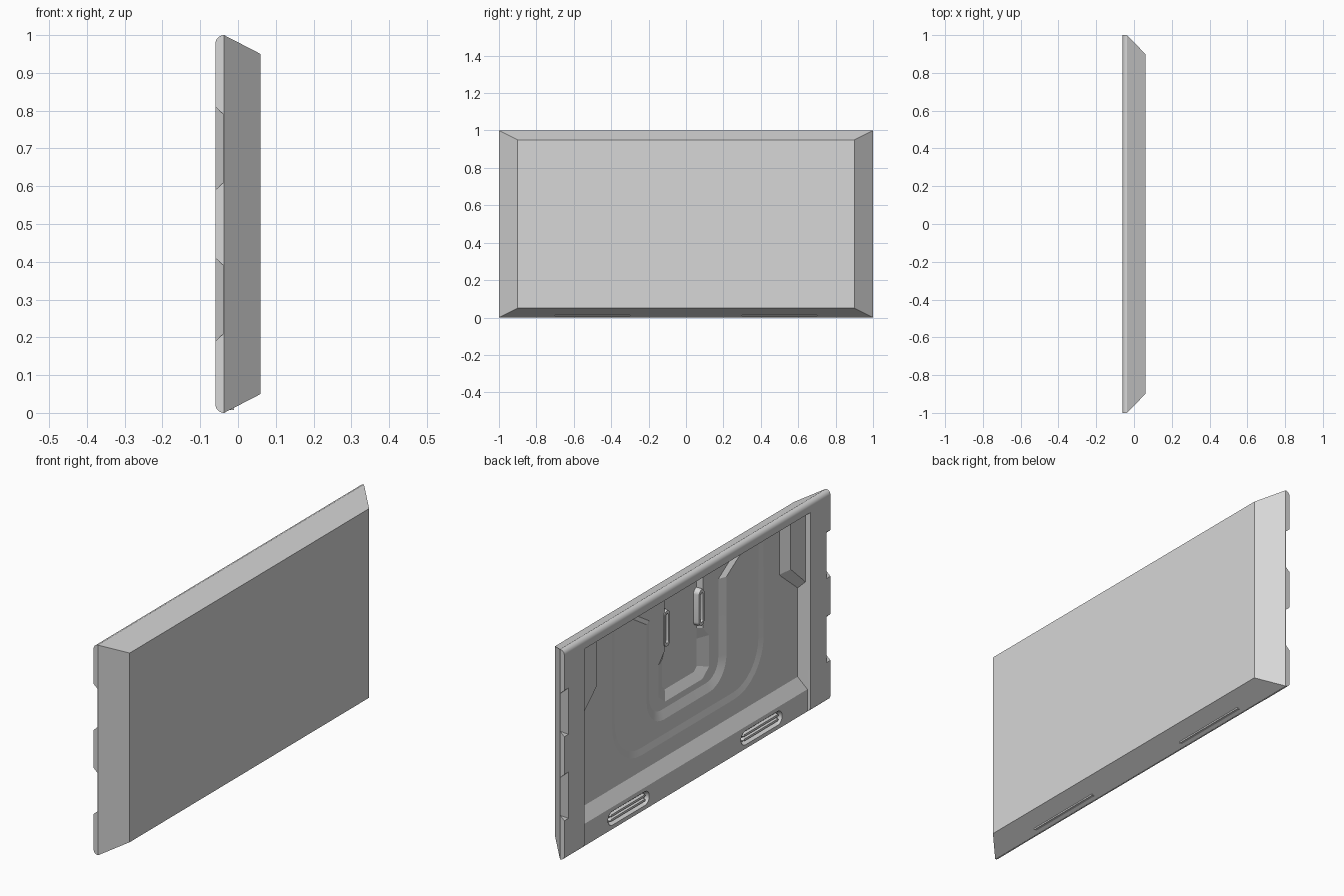
import bpy, bmesh, math

if "Cube" in bpy.data.objects:
    bpy.data.objects.remove(bpy.data.objects["Cube"], do_unlink=True)

grey = bpy.data.materials.new("light_grey")
grey.use_nodes = True
grey.diffuse_color = (0.68, 0.68, 0.68, 1)
grey.node_tree.nodes["Principled BSDF"].inputs["Base Color"].default_value = (0.68, 0.68, 0.68, 1)


def loft(name, sections):
    """Closed solid through (x, outline of (y, z)) sections."""
    bm = bmesh.new()
    rings = [[bm.verts.new((x, y, z)) for y, z in outline] for x, outline in sections]
    count = len(rings[0])
    for a, b in zip(rings, rings[1:]):
        for i in range(count):
            j = (i + 1) % count
            bm.faces.new((a[i], a[j], b[j], b[i]))
    bm.faces.new(rings[0])
    bm.faces.new(rings[-1])
    bmesh.ops.recalc_face_normals(bm, faces=bm.faces)
    mesh = bpy.data.meshes.new(name)
    bm.to_mesh(mesh)
    bm.free()
    obj = bpy.data.objects.new(name, mesh)
    bpy.context.collection.objects.link(obj)
    mesh.materials.append(grey)
    return obj


def rect(y0, y1, z0, z1):
    return [(y0, z0), (y1, z0), (y1, z1), (y0, z1)]


def mirrored(half):
    """Full outline from its +y half, listed bottom to top."""
    return half + [(-y, z) for y, z in reversed(half)]


def capsule(cy, cz, length, width, upright=False, steps=16):
    r, d = width / 2, (length - width) / 2
    pts = []
    for side in (0, 1):
        for i in range(steps + 1):
            a = math.pi * (i / steps + side) - math.pi / 2
            u, v = r * math.cos(a) + (d if side == 0 else -d), r * math.sin(a)
            pts.append((cy - v, cz + u) if upright else (cy + u, cz + v))
    return pts


def pocket(target, x_rim, rim, x_floor, floor):
    """Cut a tapered recess, open toward -x."""
    cutter = loft("cutter", [(-0.09, rim), (x_rim, rim), (x_floor, floor)])
    mod = target.modifiers.new("cut", "BOOLEAN")
    mod.operation, mod.object, mod.solver = "DIFFERENCE", cutter, "EXACT"
    bpy.context.view_layer.objects.active = target
    bpy.ops.object.modifier_apply(modifier=mod.name)
    bpy.data.objects.remove(cutter, do_unlink=True)


# Panel: rounded top and bottom rails behind, bevelled tray in front
R = 0.023
sections = []
for i in range(9):
    a = math.pi / 2 * i / 8
    inset = R * (1 - math.sin(a))
    sections.append((-0.06 + R * (1 - math.cos(a)), rect(-1, 1, inset, 1 - inset)))
sections.append((0.06, rect(-0.9, 0.9, 0.05, 0.95)))
panel = loft("panel", sections)

# Low bottom band, then the large recess between side strips and rails
pocket(panel, -0.06, rect(-0.85, 0.85, -0.1, 0.2),
       -0.048, rect(-0.845, 0.845, -0.1, 0.2))
pocket(panel, -0.06, rect(-0.85, 0.85, 0.09, 0.95),
       -0.01, rect(-0.825, 0.825, 0.165, 0.95))


# Nested U shaped channels, all open toward the top rail
def u_shape(half_width, bottom, corner, top, flare=0.0):
    half = []
    for i in range(9):
        a = math.pi / 2 * i / 8
        half.append((half_width - corner * (1 - math.sin(a)), bottom + corner * (1 - math.cos(a))))
    half += [(half_width, 0.84), (half_width + flare, 0.91), (half_width + flare, top)]
    return mirrored(half)


pocket(panel, -0.01, u_shape(0.57, 0.24, 0.22, 0.949),
       -0.003, u_shape(0.54, 0.27, 0.19, 0.949))
pocket(panel, -0.003, u_shape(0.30, 0.34, 0.13, 0.948, 0.11),
       0.012, u_shape(0.26, 0.38, 0.09, 0.948, 0.11))

# Central deep recess with a wider lower part
pocket(panel, 0.012,
       mirrored([(0.14, 0.41), (0.19, 0.45), (0.19, 0.60), (0.145, 0.65), (0.145, 0.947)]),
       0.035,
       mirrored([(0.11, 0.45), (0.13, 0.47), (0.13, 0.60), (0.13, 0.65), (0.13, 0.947)]))

# Chamfered notches along both ends
for s in (-1, 1):
    for z0 in (0.2, 0.6):
        pocket(panel, -0.06, rect(s * 0.97, s * 1.03, z0 - 0.01, z0 + 0.21),
               -0.038, rect(s * 1.0, s * 1.03, z0 + 0.01, z0 + 0.19))

for s, side in ((1, "left"), (-1, "right")):
    # Raised corner blocks under the top rail
    top = [(s * 0.85, 0.61), (s * 0.73, 0.72), (s * 0.73, 0.96), (s * 0.85, 0.96)]
    base = [(s * 0.85, 0.56), (s * 0.68, 0.70), (s * 0.68, 0.96), (s * 0.85, 0.96)]
    loft(side + "_corner_block", [(-0.04, top), (-0.005, base)])

    # Rounded grip slots with two bars, and their housings below
    pocket(panel, -0.048, capsule(s * 0.5, 0.055, 0.31, 0.066),
           -0.03, capsule(s * 0.5, 0.055, 0.29, 0.048))
    for z in (0.045, 0.066):
        loft(side + "_grip_bar", [(-0.045, capsule(s * 0.5, z, 0.26, 0.010)),
                                  (-0.027, capsule(s * 0.5, z, 0.27, 0.014))])
    loft(side + "_grip_housing", [(-0.027, rect(s * 0.3, s * 0.7, 0.007, 0.022)),
                                  (-0.01, rect(s * 0.3, s * 0.7, 0.007, 0.022))])

    # Upright latch loops on the walls of the central recess
    loop = loft(side + "_latch_loop", [(0.008, capsule(s * 0.13, 0.755, 0.17, 0.04, True)),
                                       (0.038, capsule(s * 0.13, 0.755, 0.18, 0.05, True))])
    hole = capsule(s * 0.13, 0.755, 0.14, 0.018, True)
    pocket(loop, 0.008, hole, 0.03, hole)

# Smooth the curved walls, keep creases sharp
for obj in bpy.data.objects:
    if obj.type == "MESH":
        bpy.ops.object.select_all(action="DESELECT")
        obj.select_set(True)
        bpy.context.view_layer.objects.active = obj
        bpy.ops.object.shade_smooth_by_angle(angle=math.radians(12))
